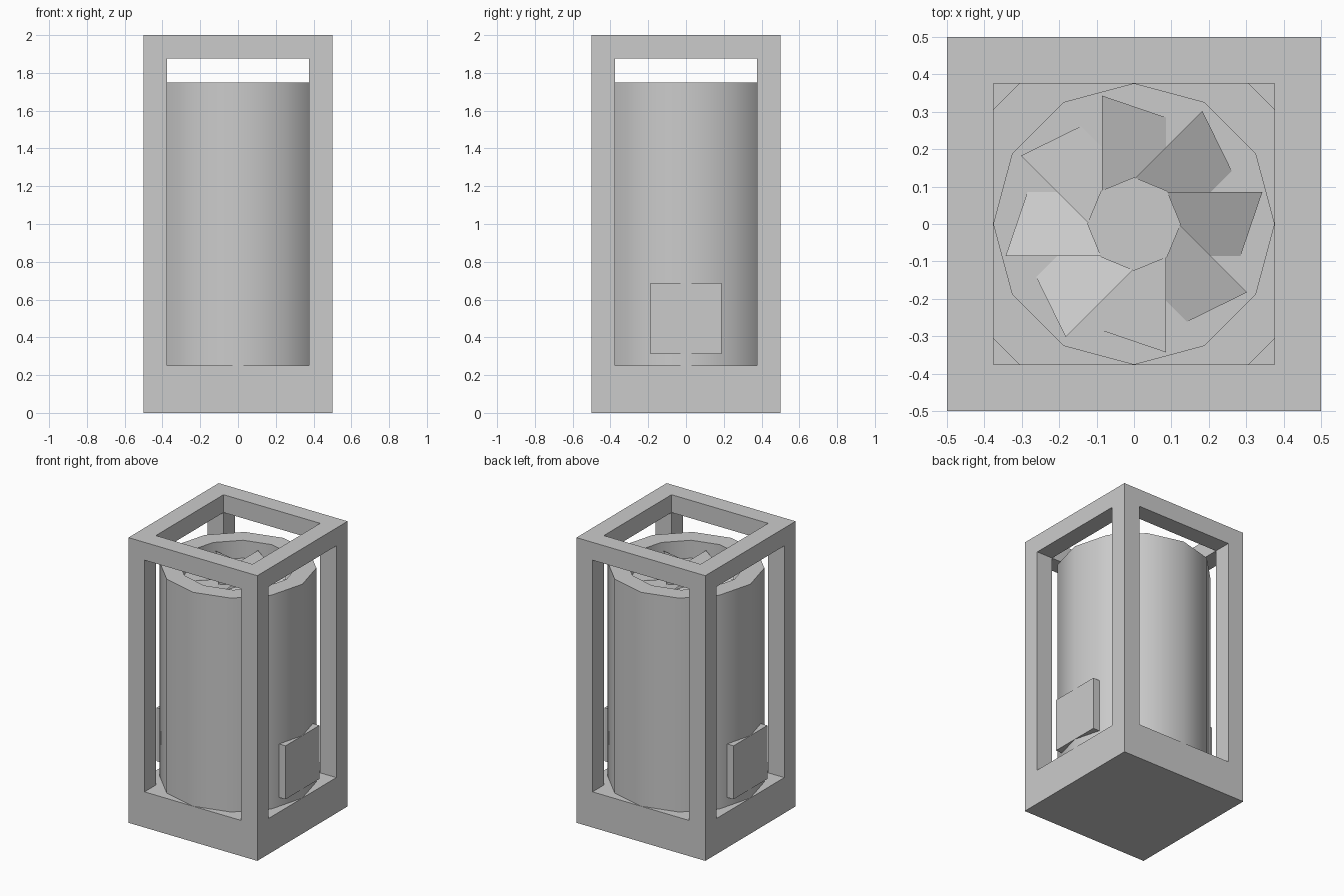
import bpy, bmesh, math
from mathutils import Matrix

if "Cube" in bpy.data.objects:
    bpy.data.objects.remove(bpy.data.objects["Cube"])


def make_object(name, bm, smooth=False):
    bmesh.ops.recalc_face_normals(bm, faces=bm.faces)
    mesh = bpy.data.meshes.new(name)
    bm.to_mesh(mesh)
    bm.free()
    obj = bpy.data.objects.new(name, mesh)
    bpy.context.collection.objects.link(obj)
    if smooth:
        bpy.ops.object.select_all(action='DESELECT')
        obj.select_set(True)
        bpy.context.view_layer.objects.active = obj
        bpy.ops.object.shade_smooth_by_angle(angle=math.radians(40))
    return obj


def box(name, lo, hi):
    bm = bmesh.new()
    bmesh.ops.create_cube(bm, size=1)
    for v in bm.verts:
        v.co = [(a + b) / 2 + c * (b - a) for a, b, c in zip(lo, hi, v.co)]
    return make_object(name, bm)


def lathe(name, profile, sides, smooth=False):
    """Stack rings of (radius, z) and cap both ends."""
    bm = bmesh.new()
    rings = []
    for r, z in profile:
        rings.append([bm.verts.new((r * math.cos(i * math.tau / sides),
                                    r * math.sin(i * math.tau / sides), z))
                      for i in range(sides)])
    for a, b in zip(rings, rings[1:]):
        for i in range(sides):
            j = (i + 1) % sides
            bm.faces.new((a[i], a[j], b[j], b[i]))
    bm.faces.new(rings[0][::-1])
    bm.faces.new(rings[-1])
    return make_object(name, bm, smooth)


# Frame: solid base, four corner posts, four top beams
O, I = 0.5, 0.375
box("base", (-O, -O, 0), (O, O, 0.25))
for sx in (-1, 1):
    for sy in (-1, 1):
        x, y = sorted((sx * I, sx * O)), sorted((sy * I, sy * O))
        box("corner_post", (x[0], y[0], 0.25), (x[1], y[1], 2))
for s in (-1, 1):
    a, b = sorted((s * I, s * O))
    box("top_beam_x", (-I, a, 1.875), (I, b, 2))
    box("top_beam_y", (a, -I, 1.875), (b, I, 2))
    # Side connector plates set into the barrel
    box("side_plate", (a, -0.1875, 0.3125), (b, 0.1875, 0.6875))

# Twelve-sided barrel with a recessed top
FLOOR = 1.625
lathe("barrel", [(O, 0.25), (O, 1.75), (I, 1.75), (I, FLOOR)], 12, smooth=True)

# Fan: octagonal hub and eight pitched blades
lathe("fan_hub", [(0.125, FLOOR), (0.125, 1.70)], 8)
for k in range(8):
    bm = bmesh.new()
    pts = [(0.05, -0.085, -0.036), (0.285, -0.085, -0.036),
           (0.343, 0.085, 0.036), (0.05, 0.085, 0.036)]
    face = bm.faces.new([bm.verts.new(p) for p in pts])
    spin = Matrix.Rotation(k * math.tau / 8, 4, 'Z')
    bmesh.ops.transform(bm, verts=bm.verts,
                        matrix=Matrix.Translation((0, 0, 1.663)) @ spin)
    make_object("fan_blade", bm)
